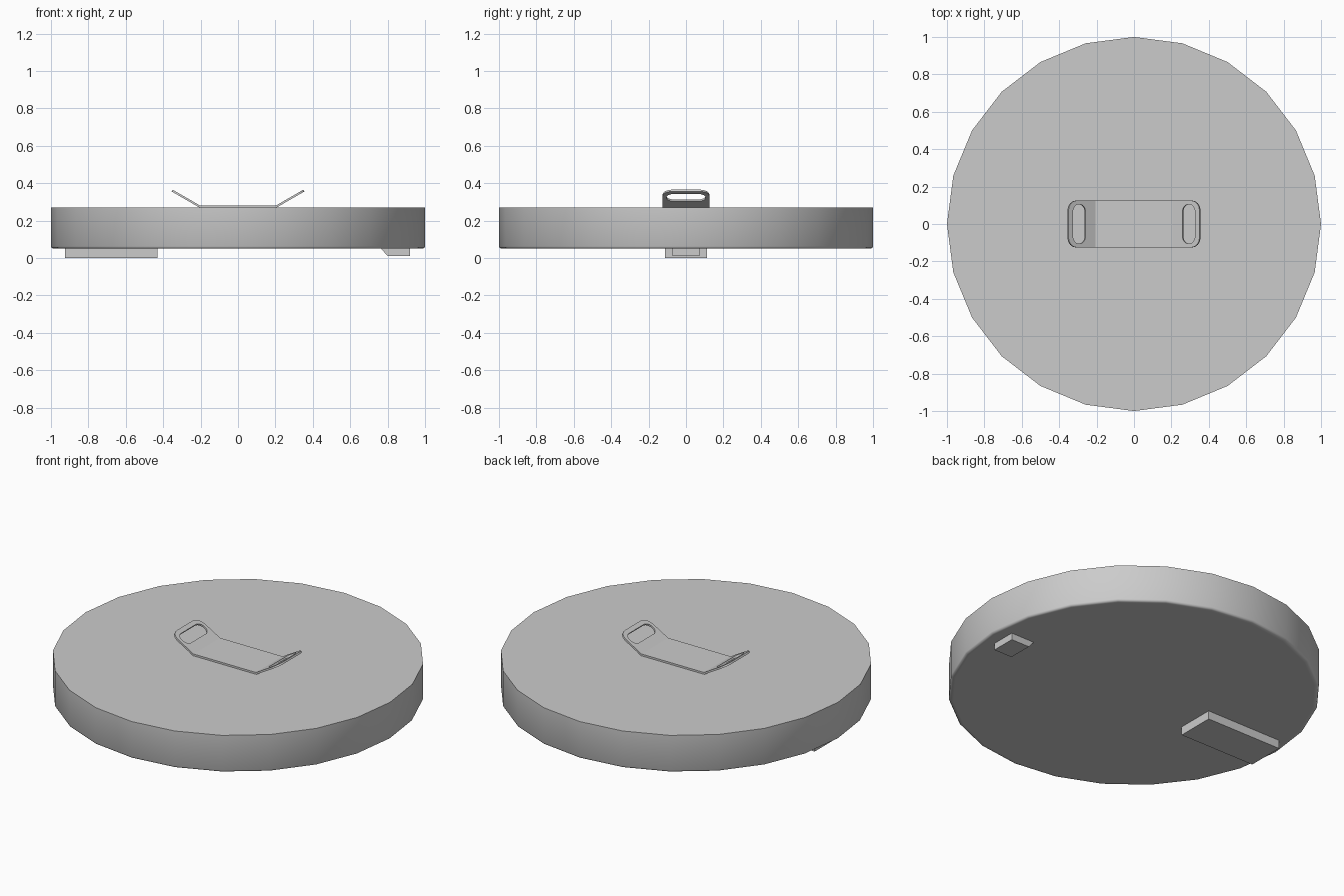
import bpy, bmesh, math
from mathutils import Vector

if "Cube" in bpy.data.objects:
    bpy.data.objects.remove(bpy.data.objects["Cube"])

grey = bpy.data.materials.new("plain_grey")
grey.use_nodes = True
colour = (0.6, 0.6, 0.6, 1)
grey.diffuse_color = colour
grey.node_tree.nodes["Principled BSDF"].inputs["Base Color"].default_value = colour


def finish(name, bm):
    mesh = bpy.data.meshes.new(name)
    bm.to_mesh(mesh)
    bm.free()
    mesh.materials.append(grey)
    obj = bpy.data.objects.new(name, mesh)
    bpy.context.collection.objects.link(obj)
    return obj


def lid_disc():
    # Stacked rings: bottom cap, softened lower rim, straight wall, top cap
    sides = 24
    bm = bmesh.new()
    rings = []
    for r, z in [(0.975, 0.05), (0.988, 0.05), (0.996, 0.054), (1, 0.062), (1, 0.27)]:
        rings.append([bm.verts.new((r * math.cos(math.tau * i / sides),
                                    r * math.sin(math.tau * i / sides), z))
                      for i in range(sides)])
    for low, high in zip(rings, rings[1:]):
        for i in range(sides):
            j = (i + 1) % sides
            bm.faces.new((low[i], low[j], high[j], high[i]))
    bm.faces.new(rings[0][::-1])
    bm.faces.new(rings[-1])
    obj = finish("lid_disc", bm)
    bpy.ops.object.select_all(action="DESELECT")
    obj.select_set(True)
    bpy.context.view_layer.objects.active = obj
    bpy.ops.object.shade_smooth_by_angle(angle=math.radians(50))


def prism(name, profile, half_width):
    # Side profile in x and z, extruded across y
    bm = bmesh.new()
    face = bm.faces.new([bm.verts.new((x, -half_width, z)) for x, z in profile])
    new = bmesh.ops.extrude_face_region(bm, geom=[face])["geom"]
    bmesh.ops.translate(bm, vec=(0, 2 * half_width, 0),
                        verts=[v for v in new if isinstance(v, bmesh.types.BMVert)])
    bmesh.ops.recalc_face_normals(bm, faces=bm.faces)
    finish(name, bm)


def arc(cx, cy, rx, ry, start, steps=6):
    angles = [math.radians(start + 90 * i / steps) for i in range(steps + 1)]
    return [(cx + rx * math.cos(a), cy + ry * math.sin(a)) for a in angles]


def handle():
    # Thin strap: flat middle and two raised, slotted grips
    bend, tip, half, base = 0.208, 0.355, 0.125, 0.271
    slope = math.tan(math.radians(30))
    rx, ry = 0.045, 0.05
    outer = ([(bend, -half)] + arc(tip - rx, -half + ry, rx, ry, -90)
             + arc(tip - rx, half - ry, rx, ry, 0) + [(bend, half)])
    hx, hy = 0.032, 0.037
    hole = []
    for sx, sy, start in [(1, -1, -90), (1, 1, 0), (-1, 1, 90), (-1, -1, 180)]:
        hole += arc(0.298 + 0.001 * sx, sy * (0.105 - hy), hx, hy, start)
    bm = bmesh.new()
    for side in (-1, 1):
        edges = []
        for loop in (outer, hole):
            vs = [bm.verts.new((side * x, y, base + (x - bend) * slope)) for x, y in loop]
            edges += [bm.edges.new((vs[i - 1], vs[i])) for i in range(len(vs))]
        bmesh.ops.triangle_fill(bm, edges=edges, use_beauty=True)
    bm.faces.new([bm.verts.new((x, y, base)) for x, y in
                  [(-bend, -half), (bend, -half), (bend, half), (-bend, half)]])
    bmesh.ops.remove_doubles(bm, verts=bm.verts, dist=0.0002)
    bm.normal_update()
    for f in bm.faces:
        if f.normal.z < 0:
            f.normal_flip()
    obj = finish("handle", bm)
    solid = obj.modifiers.new("thickness", "SOLIDIFY")
    solid.thickness = 0.011
    solid.offset = 1
    solid.use_even_offset = True


lid_disc()
handle()
# Underside locating blocks
prism("large_block", [(-0.925, 0), (-0.43, 0), (-0.43, 0.051), (-0.925, 0.051)], 0.113)
prism("small_block", [(0.8, 0.01), (0.92, 0.01), (0.92, 0.051), (0.765, 0.051)], 0.073)
